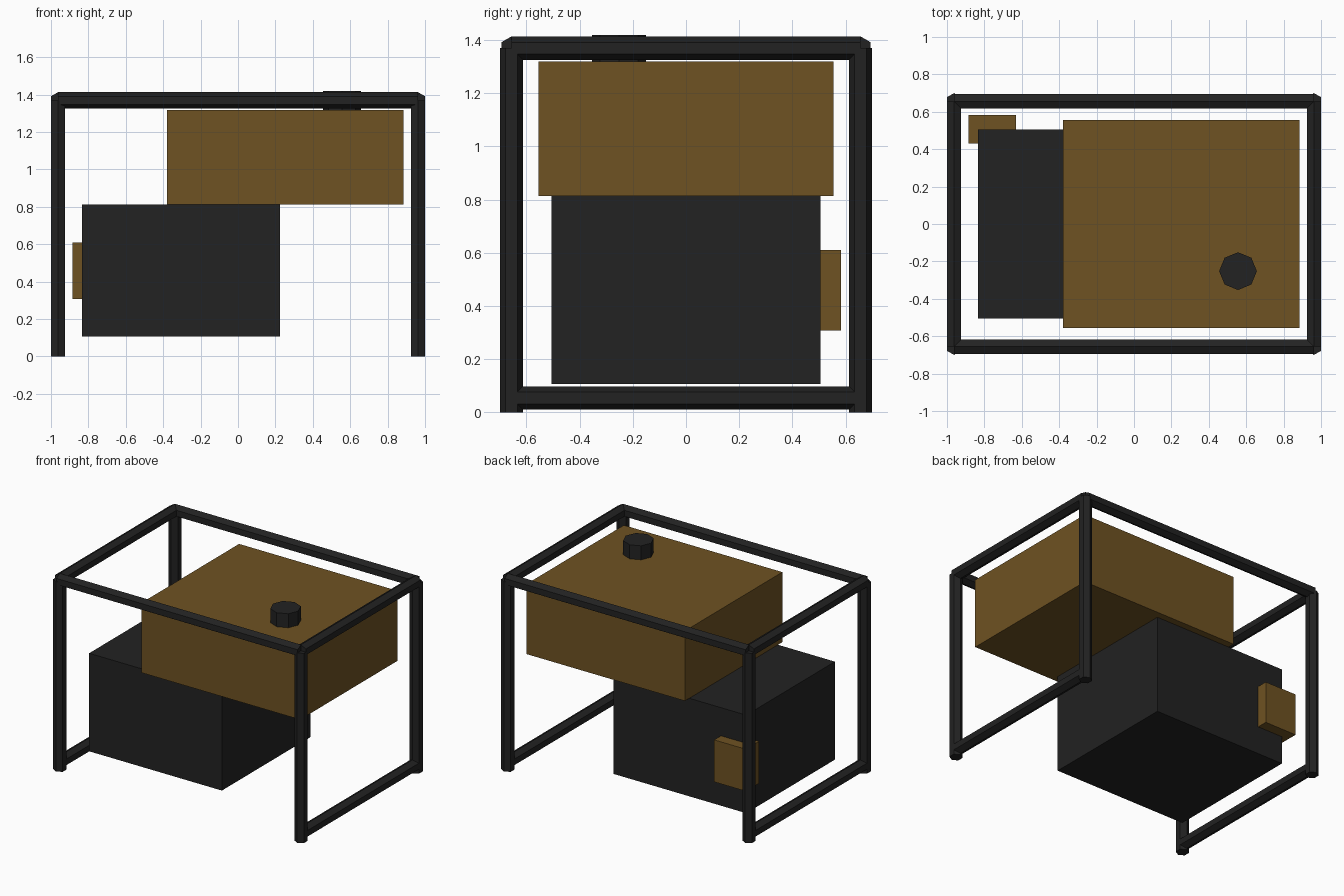
import bpy
import bmesh
from math import cos, sin, tau
from mathutils import Vector

old = bpy.data.objects.get("Cube")
if old:
    bpy.data.objects.remove(old, do_unlink=True)


def make_material(name, color):
    mat = bpy.data.materials.new(name)
    mat.use_nodes = True
    mat.diffuse_color = color
    mat.node_tree.nodes["Principled BSDF"].inputs["Base Color"].default_value = color
    return mat


BLACK = make_material("black metal", (0.016, 0.016, 0.016, 1))
BROWN = make_material("brown paint", (0.156, 0.084, 0.016, 1))


def add_object(name, bm, mat):
    bmesh.ops.recalc_face_normals(bm, faces=bm.faces)
    mesh = bpy.data.meshes.new(name)
    bm.to_mesh(mesh)
    bm.free()
    mesh.materials.append(mat)
    obj = bpy.data.objects.new(name, mesh)
    bpy.context.collection.objects.link(obj)
    return obj


def box(name, low, high, mat):
    low, high = Vector(low), Vector(high)
    bm = bmesh.new()
    bmesh.ops.create_cube(bm, size=1)
    bmesh.ops.scale(bm, vec=high - low, verts=bm.verts)
    bmesh.ops.translate(bm, vec=(low + high) / 2, verts=bm.verts)
    return add_object(name, bm, mat)


def prism(name, start, end, corner, radius, sides, mat):
    """Straight bar whose cross-section has a corner pointing along 'corner'."""
    start, end, corner = Vector(start), Vector(end), Vector(corner)
    across = (end - start).normalized().cross(corner)
    bm = bmesh.new()
    ring = [bm.verts.new(start + radius * (cos(tau * i / sides) * corner
                                           + sin(tau * i / sides) * across))
            for i in range(sides)]
    face = bm.faces.new(ring)
    new = bmesh.ops.extrude_face_region(bm, geom=[face], use_keep_orig=True)["geom"]
    bmesh.ops.translate(bm, vec=end - start,
                        verts=[v for v in new if isinstance(v, bmesh.types.BMVert)])
    return add_object(name, bm, mat)


# Hexagonal tube frame
X, Y, TOP, LOW, R = 0.962, 0.656, 1.369, 0.054, 0.044
UP, BACK = (0, 0, 1), (0, 1, 0)

for side, sx in (("left", X), ("right", -X)):
    for end, sy in (("front", -Y), ("back", Y)):
        prism(f"{end}_{side}_leg", (sx, sy, 0), (sx, sy, TOP), BACK, R, 6, BLACK)
    prism(f"{side}_top_rail", (sx, -Y, TOP), (sx, Y, TOP), UP, R, 6, BLACK)
    prism(f"{side}_bottom_rail", (sx, -Y, LOW), (sx, Y, LOW), UP, R, 6, BLACK)

for end, sy in (("front", -Y), ("back", Y)):
    prism(f"{end}_top_rail", (-X, sy, TOP), (X, sy, TOP), UP, R, 6, BLACK)

# Engine block, fuel tank and control box
box("engine_block", (-0.834, -0.505, 0.106), (0.225, 0.505, 0.813), BLACK)
box("fuel_tank", (-0.38, -0.555, 0.813), (0.884, 0.555, 1.318), BROWN)
box("control_box", (-0.885, 0.431, 0.307), (-0.632, 0.582, 0.61), BROWN)

# Filler cap
prism("fuel_cap", (0.556, -0.252, 1.318), (0.556, -0.252, 1.419), BACK, 0.101, 8, BLACK)
